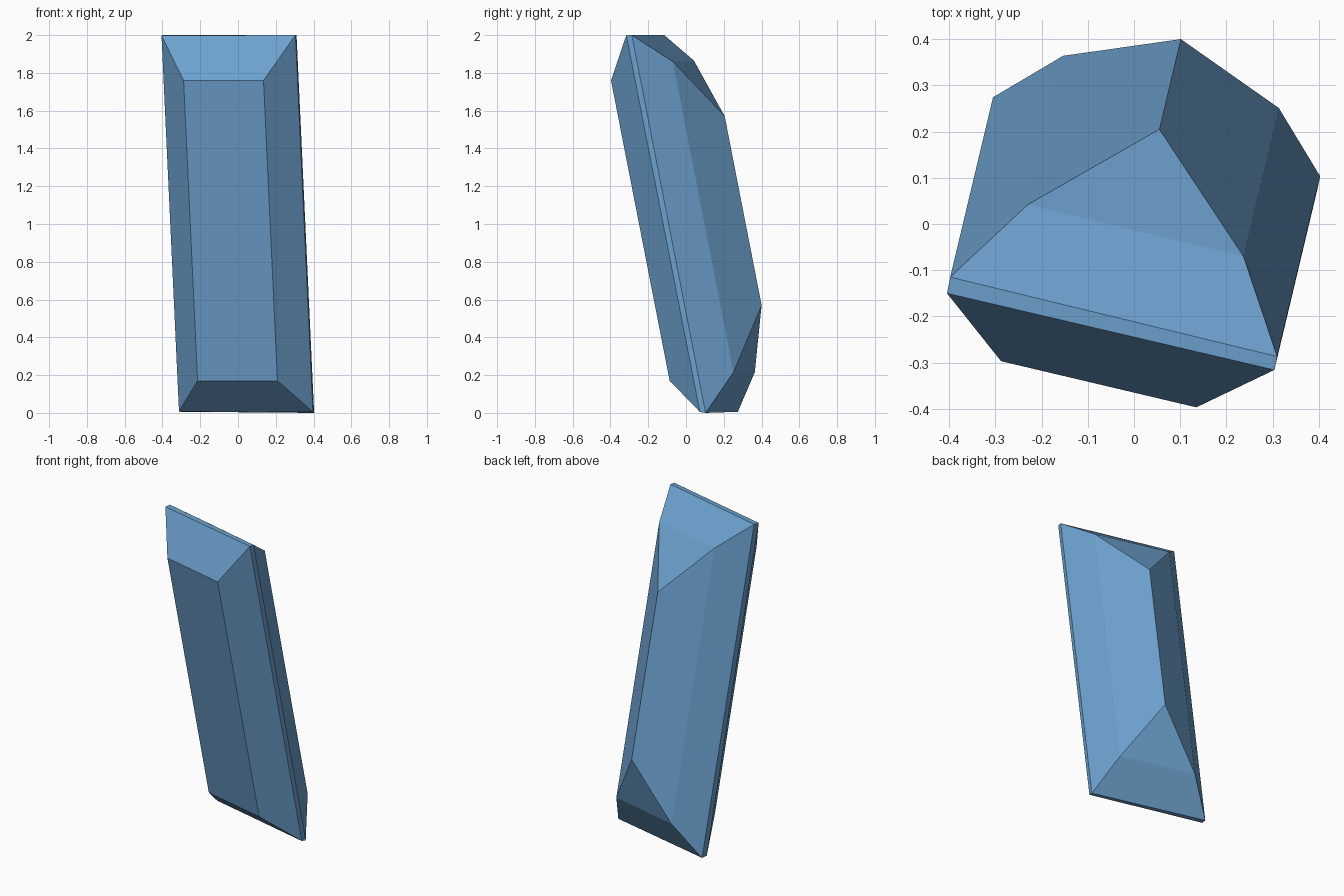
import bpy, bmesh

if "Cube" in bpy.data.objects:
    bpy.data.objects.remove(bpy.data.objects["Cube"])

# Leaning crystal: nine corner edges, all parallel to one slanted axis.
# name: (x, y, z) at the upper end, then z at the lower end
EDGES = {
    "E": (-0.288, -0.297, 1.76, 0.17),
    "F": (0.135, -0.397, 1.76, 0.17),
    "B": (0.304, -0.316, 2.0, 0.005),
    "C": (0.310, -0.287, 2.0, 0.0),
    "H": (0.237, -0.070, 1.86, 0.215),
    "I": (0.055, 0.205, 1.57, 0.57),
    "G": (-0.230, 0.042, 1.865, 0.215),
    "D": (-0.398, -0.115, 2.0, 0.006),
    "A": (-0.405, -0.150, 1.998, 0.008),
}
LEAN = (0.0465, 0.1953)  # sideways drift per unit going down
FACETS = ["ABFE", "ABCD", "CDGH", "GHI"]  # cut faces at each end

bm = bmesh.new()
top, low = {}, {}
for name, (x, y, z1, z0) in EDGES.items():
    d = z1 - z0
    top[name] = bm.verts.new((x, y, z1))
    low[name] = bm.verts.new((x + LEAN[0] * d, y + LEAN[1] * d, z0))

# long side faces
ring = list(EDGES)
for a, b in zip(ring, ring[1:] + ring[:1]):
    bm.faces.new((top[a], top[b], low[b], low[a]))

# end facets
for end in (top, low):
    for facet in FACETS:
        bm.faces.new([end[c] for c in facet])

bmesh.ops.recalc_face_normals(bm, faces=bm.faces)
mesh = bpy.data.meshes.new("crystal")
bm.to_mesh(mesh)
bm.free()
crystal = bpy.data.objects.new("crystal", mesh)
bpy.context.collection.objects.link(crystal)

# blue crystal colour
blue = bpy.data.materials.new("crystal_blue")
blue.diffuse_color = (0.15, 0.35, 0.61, 1)
blue.use_nodes = True
blue.node_tree.nodes["Principled BSDF"].inputs["Base Color"].default_value = blue.diffuse_color
mesh.materials.append(blue)
